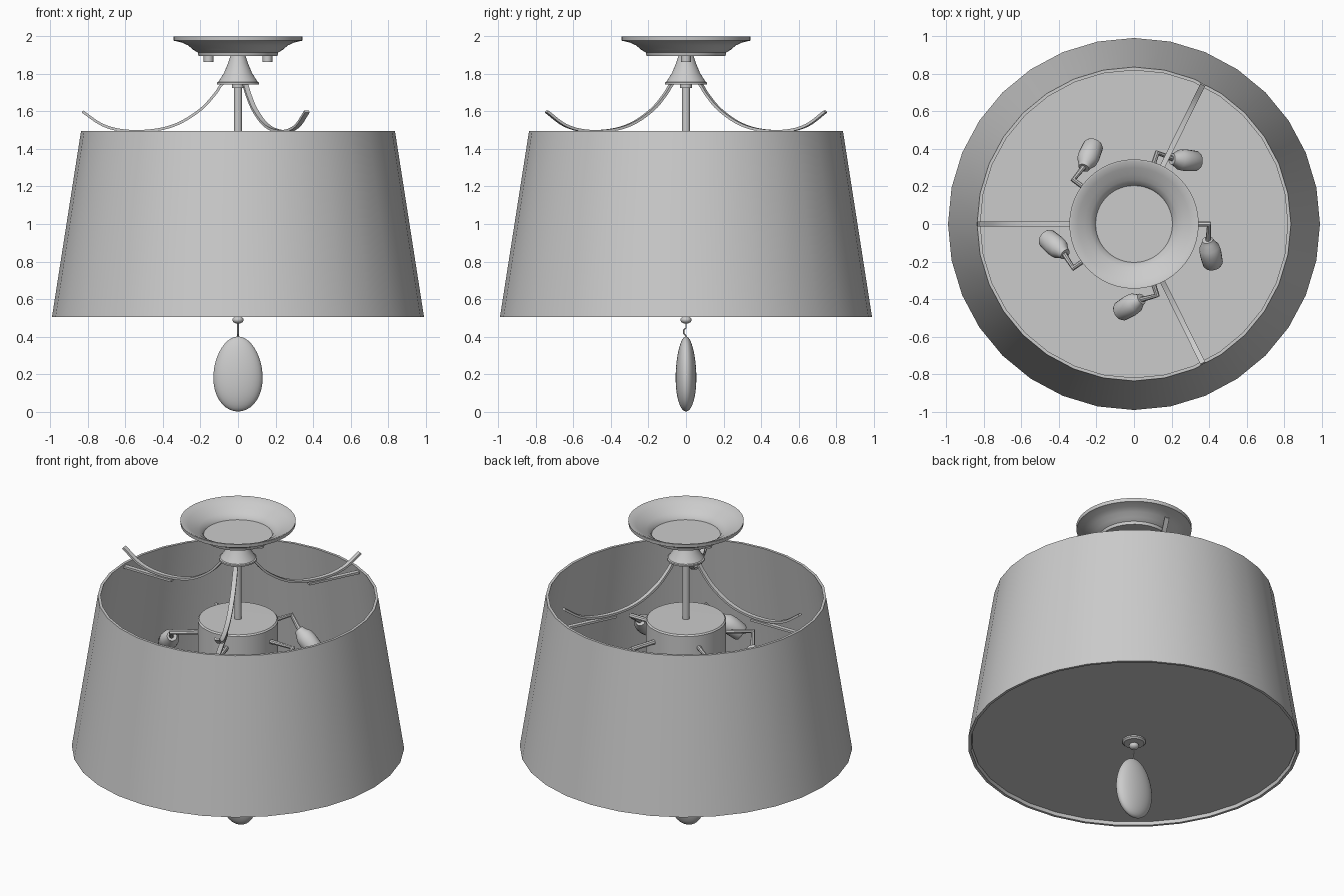
import bpy, bmesh, math
from mathutils import Vector, Matrix

cube = bpy.data.objects.get("Cube")
if cube:
    bpy.data.objects.remove(cube, do_unlink=True)

grey = bpy.data.materials.new("light_grey")
grey.use_nodes = True
TONE = (0.6, 0.6, 0.6, 1)
grey.diffuse_color = TONE
grey.node_tree.nodes["Principled BSDF"].inputs["Base Color"].default_value = TONE


def finish(obj, angle=35):
    """Give an object the material and smooth shading with sharp edges kept."""
    obj.data.materials.clear()
    obj.data.materials.append(grey)
    bpy.ops.object.select_all(action='DESELECT')
    obj.select_set(True)
    bpy.context.view_layer.objects.active = obj
    bpy.ops.object.shade_smooth_by_angle(angle=math.radians(angle))
    return obj


def from_bmesh(name, bm, angle=35):
    bmesh.ops.recalc_face_normals(bm, faces=bm.faces)
    mesh = bpy.data.meshes.new(name)
    bm.to_mesh(mesh)
    bm.free()
    obj = bpy.data.objects.new(name, mesh)
    bpy.context.collection.objects.link(obj)
    return finish(obj, angle)


def lathe(name, profile, sides=32, closed=False, matrix=None):
    """Spin (radius, height) points around the z axis."""
    bm = bmesh.new()
    pts = list(profile) + ([profile[0]] if closed else [])
    verts = [bm.verts.new((r, 0, z)) for r, z in pts]
    edges = [bm.edges.new(pair) for pair in zip(verts, verts[1:])]
    bmesh.ops.spin(bm, geom=verts + edges, cent=(0, 0, 0), axis=(0, 0, 1),
                   angle=math.tau, steps=sides, use_duplicate=False)
    bmesh.ops.remove_doubles(bm, verts=bm.verts, dist=0.0001)
    if matrix:
        bm.transform(matrix)
    return from_bmesh(name, bm)


def rod(name, radius, low, high, sides=16, x=0):
    return lathe(name, [(0, low), (radius, low), (radius, high), (0, high)],
                 sides, matrix=Matrix.Translation((x, 0, 0)))


def tube(name, points, radius):
    """Round tube along straight segments."""
    curve = bpy.data.curves.new(name, 'CURVE')
    curve.dimensions = '3D'
    curve.bevel_depth = radius
    curve.bevel_resolution = 2
    curve.use_fill_caps = True
    spline = curve.splines.new('POLY')
    spline.points.add(len(points) - 1)
    for target, p in zip(spline.points, points):
        target.co = (*p, 1)
    temp = bpy.data.objects.new(name, curve)
    mesh = bpy.data.meshes.new_from_object(temp)
    bpy.data.objects.remove(temp)
    obj = bpy.data.objects.new(name, mesh)
    bpy.context.collection.objects.link(obj)
    return finish(obj)


def strap(name, path, half_width, thickness, turn):
    """Flat strip along an (x, z) path, turned around the z axis."""
    bm = bmesh.new()
    rings = []
    for i, p in enumerate(path):
        a, b = path[max(i - 1, 0)], path[min(i + 1, len(path) - 1)]
        along = Vector((b[0] - a[0], 0, b[1] - a[1])).normalized()
        up = Vector((-along.z, 0, along.x)) * thickness / 2
        centre = Vector((p[0], 0, p[1]))
        side = Vector((0, half_width, 0))
        rings.append([bm.verts.new(centre + s * side + u * up)
                      for s, u in ((-1, -1), (1, -1), (1, 1), (-1, 1))])
    for r, q in zip(rings, rings[1:]):
        for k in range(4):
            n = (k + 1) % 4
            bm.faces.new((r[k], r[n], q[n], q[k]))
    bm.faces.new(rings[0])
    bm.faces.new(rings[-1])
    bm.transform(Matrix.Rotation(turn, 4, 'Z'))
    return from_bmesh(name, bm)


def smooth_path(points, steps=5):
    """Catmull-Rom subdivision of a short path."""
    pts = [Vector(p) for p in points]
    pts = [2 * pts[0] - pts[1]] + pts + [2 * pts[-1] - pts[-2]]
    out = []
    for a, b, c, d in zip(pts, pts[1:], pts[2:], pts[3:]):
        for i in range(steps):
            t = i / steps
            out.append(0.5 * (2 * b + (c - a) * t + (2 * a - 5 * b + 4 * c - d) * t * t
                              + (3 * b - a - 3 * c + d) * t ** 3))
    return out + [pts[-2]]


# Tapered double-walled shade and the flat diffuser closing its bottom
lathe("shade", [(0.992, 0.505), (0.837, 1.497), (0.82, 1.497), (0.975, 0.505)], closed=True)
lathe("diffuser", [(0, 0.525), (0.968, 0.525), (0.966, 0.535), (0, 0.535)])

# Ceiling canopy: an open dish with a flat floor
dish = [(0.345, 2.0), (0.343, 1.978), (0.3, 1.968), (0.265, 1.952),
        (0.24, 1.93), (0.215, 1.915), (0.21, 1.897), (0, 1.897)]
inside = [(0, 1.907), (0.205, 1.907), (0.212, 1.925), (0.235, 1.942),
          (0.262, 1.962), (0.3, 1.98), (0.335, 2.0)]
lathe("canopy", dish + inside, 48, closed=True)
for side, x in (("right", -0.157), ("left", 0.157)):
    rod("canopy_screw_" + side, 0.026, 1.865, 1.9, 16, x)

# Flared cone, collar and central stem
lathe("canopy_cone", [(0, 1.9), (0.04, 1.897), (0.052, 1.86), (0.075, 1.805),
                      (0.105, 1.758), (0.113, 1.755), (0.113, 1.745), (0, 1.745)])
rod("stem_collar", 0.032, 1.725, 1.75)
rod("stem", 0.022, 1.34, 1.75)
rod("lower_stem", 0.02, 0.52, 1.16)
lathe("lamp_hub", [(0, 1.14), (0.235, 1.14), (0.24, 1.145),
                   (0.24, 1.345), (0.232, 1.353), (0, 1.355)], 40)

# Three swept straps and the bars that join them to the shade
sweep = smooth_path([(0.03, 1.75), (0.08, 1.75), (0.125, 1.69), (0.2, 1.61), (0.32, 1.535),
                     (0.45, 1.5), (0.6, 1.497), (0.72, 1.527), (0.83, 1.6)])
sweep = sweep[5:]
for i, degrees in enumerate((180, 63.7, -63.7)):
    turn = math.radians(degrees)
    strap(f"swept_strap_{i + 1}", sweep, 0.014, 0.014, turn)
    strap(f"shade_bar_{i + 1}", [(0.48, 1.475), (0.828, 1.475)], 0.014, 0.014, turn)

# Five bent lamp arms with tilted sockets
socket_profile = [(0, 0), (0.03, 0), (0.036, 0.02), (0.054, 0.05),
                  (0.058, 0.09), (0.054, 0.16), (0.046, 0.172), (0, 0.172)]
for i in range(5):
    turn = Matrix.Rotation(i * math.tau / 5, 4, 'Z')
    elbow = Vector((0.4, 0, 1.265))
    neck = Vector((0.392, -0.085, 1.2))
    aim = Vector((0.03, -0.13, -0.1))
    tube(f"lamp_arm_{i + 1}",
         [turn @ p for p in (Vector((0.22, 0, 1.265)), elbow, neck + aim * 0.1)], 0.015)
    place = turn @ Matrix.Translation(neck) @ aim.to_track_quat('Z', 'Y').to_matrix().to_4x4()
    lathe(f"lamp_socket_{i + 1}", socket_profile, 20, matrix=place)

# Bottom flange, finial bead, wire and pendant drop
lathe("finial_flange", [(0, 0.507), (0.06, 0.507), (0.07, 0.516), (0.07, 0.526), (0, 0.526)])
bead = [(0.03 * math.sin(math.pi * k / 10), 0.489 + 0.021 * math.cos(math.pi * k / 10))
        for k in range(11)]
lathe("finial_bead", bead, 20)
tube("pendant_wire", [(0, 0, 0.48), (0, 0, 0.445), (0, -0.012, 0.435),
                      (0, -0.012, 0.415), (0, 0, 0.405), (0, 0, 0.385)], 0.004)
drop = []
for k in range(21):
    a = math.pi * k / 20
    drop.append((0.131 * math.sin(a) * (1 - 0.1 * math.cos(a)), 0.2 + 0.2 * math.cos(a)))
lathe("pendant_drop", drop, 32, matrix=Matrix.Diagonal((1, 0.42, 1, 1)))
